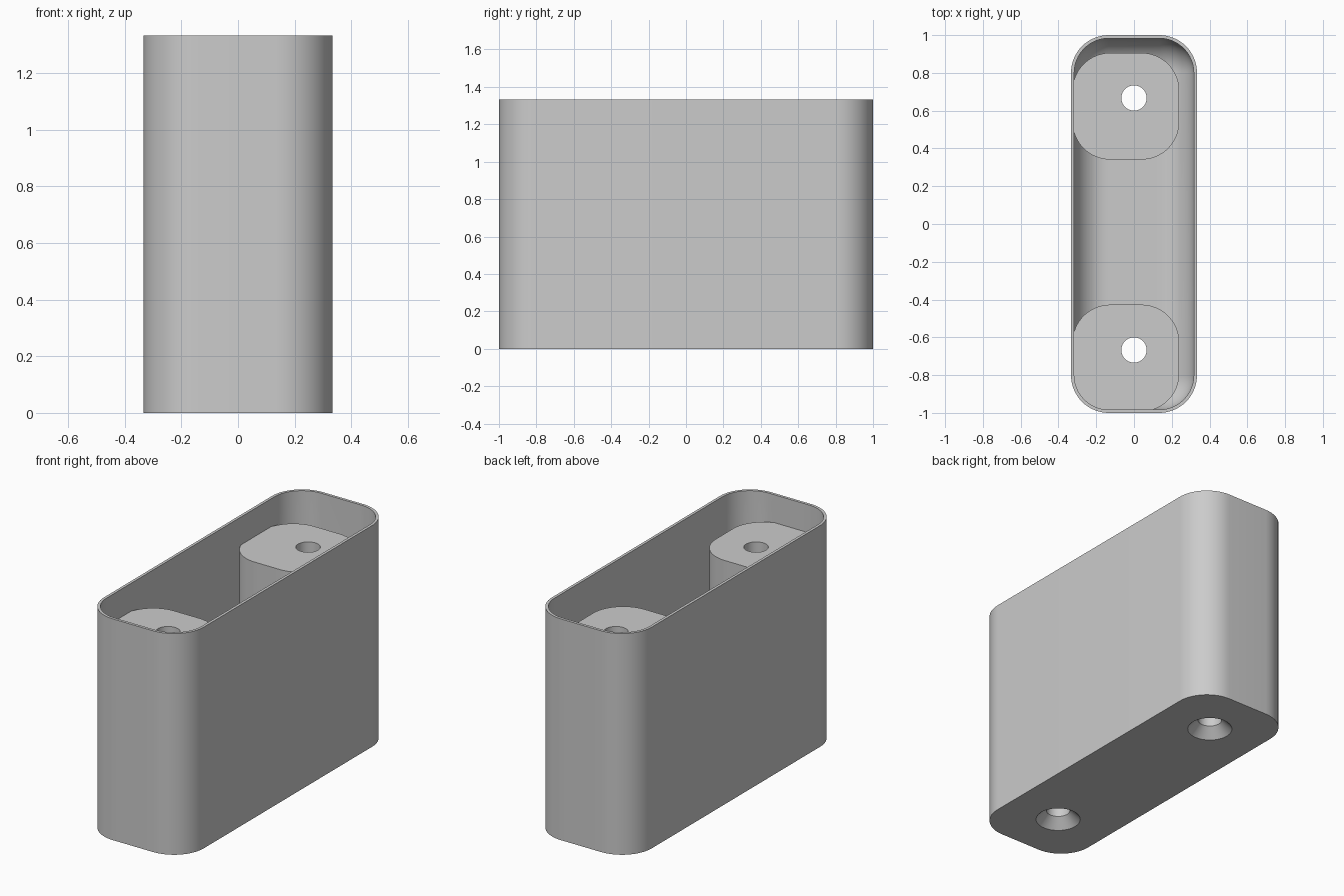
import bpy, bmesh
from math import sin, cos, pi, radians

if "Cube" in bpy.data.objects:
    bpy.data.objects.remove(bpy.data.objects["Cube"], do_unlink=True)

LENGTH, WIDTH, HEIGHT = 2.0, 0.667, 1.333
RADIUS, WALL, FLOOR = 0.2, 0.017, 0.02
STEPS = 16

grey = bpy.data.materials.new("plain grey")
grey.use_nodes = True
grey.diffuse_color = (0.6, 0.6, 0.6, 1)
grey.node_tree.nodes["Principled BSDF"].inputs["Base Color"].default_value = (0.6, 0.6, 0.6, 1)


def outline(cx, cy, hx, hy, r):
    """Rounded rectangle, counter-clockwise; a circle when hx = hy = r."""
    points = []
    for quarter, (sx, sy) in enumerate([(1, 1), (-1, 1), (-1, -1), (1, -1)]):
        for i in range(STEPS + 1):
            a = (quarter + i / STEPS) * pi / 2
            points.append((cx + sx * (hx - r) + r * cos(a),
                           cy + sy * (hy - r) + r * sin(a)))
    return points


def loft(name, cx, cy, rings):
    """Closed solid through rounded outlines given as (z, hx, hy, r)."""
    bm = bmesh.new()
    loops = [[bm.verts.new((x, y, z)) for x, y in outline(cx, cy, hx, hy, r)]
             for z, hx, hy, r in rings]
    n = len(loops[0])
    for low, high in zip(loops, loops[1:]):
        for i in range(n):
            j = (i + 1) % n
            bm.faces.new((low[i], low[j], high[j], high[i]))
    bm.faces.new(loops[0][::-1])
    bm.faces.new(loops[-1])
    bmesh.ops.remove_doubles(bm, verts=bm.verts, dist=1e-5)
    bmesh.ops.recalc_face_normals(bm, faces=bm.faces)
    mesh = bpy.data.meshes.new(name)
    bm.to_mesh(mesh)
    bm.free()
    mesh.materials.append(grey)
    obj = bpy.data.objects.new(name, mesh)
    bpy.context.collection.objects.link(obj)
    return obj


def combine(target, other, operation):
    """Apply a boolean and discard the helper solid."""
    bpy.context.view_layer.objects.active = target
    mod = target.modifiers.new("combine", "BOOLEAN")
    mod.operation, mod.solver, mod.object = operation, "EXACT", other
    bpy.ops.object.modifier_apply(modifier=mod.name)
    bpy.data.objects.remove(other, do_unlink=True)


# Outer body
hx, hy = WIDTH / 2, LENGTH / 2
body = loft("housing", 0, 0, [(0, hx, hy, RADIUS), (HEIGHT, hx, hy, RADIUS)])

# Cavity with a fully rounded floor edge
r = RADIUS - WALL
rings = []
for i in range(STEPS + 1):
    a = i / STEPS * pi / 2
    inset = WALL + r * (1 - sin(a))
    rings.append((FLOOR + r * (1 - cos(a)), hx - inset, hy - inset, RADIUS - inset))
rings.append((HEIGHT + 0.1, hx - WALL, hy - WALL, r))
combine(body, loft("cavity_cutter", 0, 0, rings), "DIFFERENCE")

# Screw posts, merged into the wall on one side
post, embed = 0.573, 0.008
half = (post - embed) / 2
for corner in (-1, 0.333):
    rings = [(z, half, half, RADIUS) for z in (embed, 1.165)]
    combine(body, loft("screw_post", -hx + embed + half, corner + embed + half, rings), "UNION")

# Countersunk screw holes
for y in (-0.667, 0.667):
    rings = [(z, s, s, s) for z, s in
             ((-0.01, 0.135), (0.058, 0.067), (HEIGHT, 0.067))]
    combine(body, loft("hole_cutter", 0, y, rings), "DIFFERENCE")

# Smooth rounded walls, crisp rims
bpy.ops.object.select_all(action="DESELECT")
body.select_set(True)
bpy.context.view_layer.objects.active = body
bpy.ops.object.shade_smooth_by_angle(angle=radians(30))
